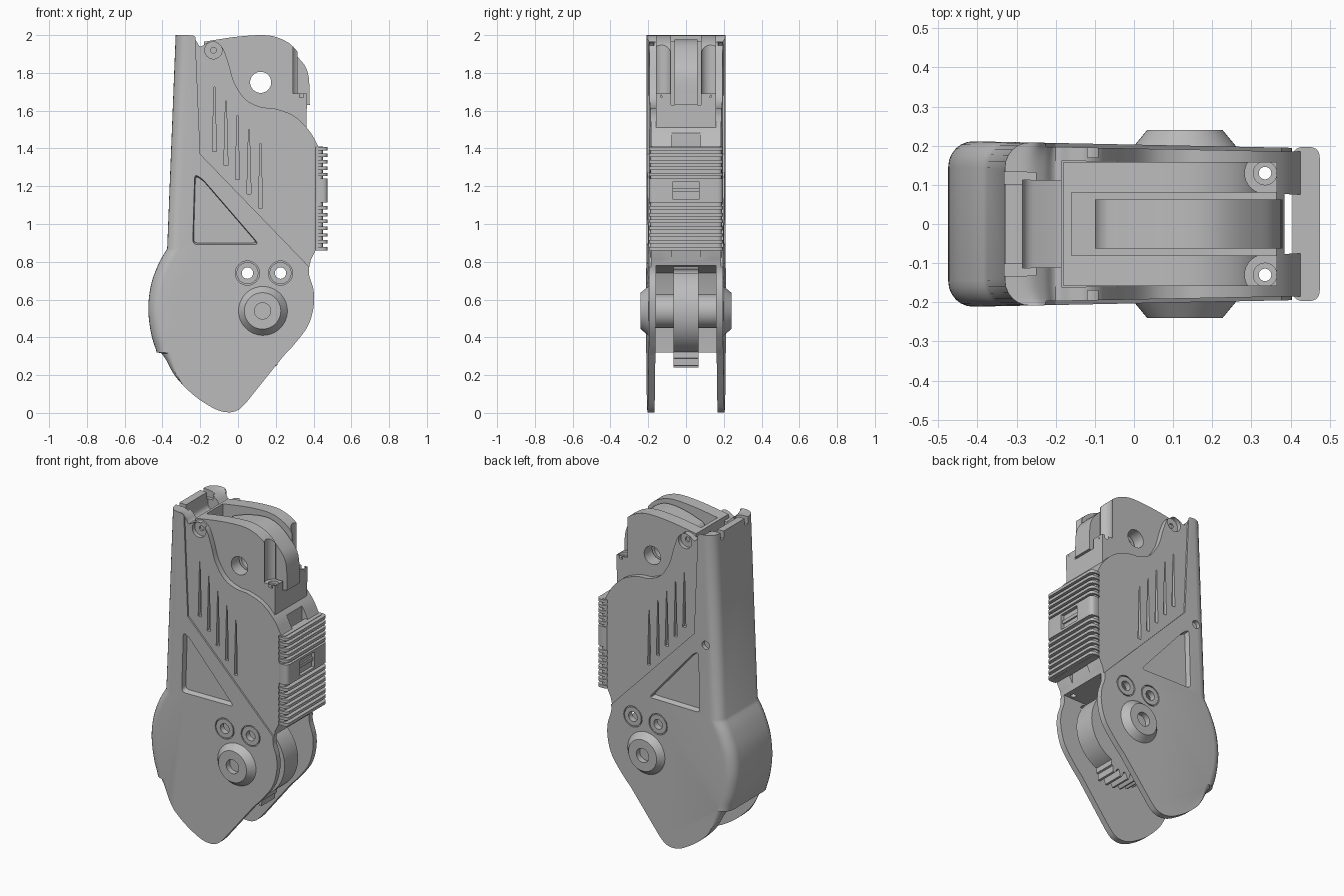
import bpy, bmesh, math
from mathutils import Vector

cube = bpy.data.objects.get("Cube")
if cube:
    bpy.data.objects.remove(cube, do_unlink=True)

grey = bpy.data.materials.new("plain_grey")
grey.use_nodes = True
grey.diffuse_color = (0.5, 0.5, 0.5, 1)
grey.node_tree.nodes["Principled BSDF"].inputs["Base Color"].default_value = (0.5, 0.5, 0.5, 1)


def curve(pts, steps=5):
    """Smooth open curve passing through the points."""
    p = [Vector(q) for q in pts]
    p = [2 * p[0] - p[1]] + p + [2 * p[-1] - p[-2]]
    out = []
    for a, b, c, d in zip(p, p[1:], p[2:], p[3:]):
        for i in range(steps):
            t = i / steps
            out.append((2 * b + (c - a) * t + (2 * a - 5 * b + 4 * c - d) * t**2
                        + (3 * b - a - 3 * c + d) * t**3) / 2)
    return [tuple(v) for v in out] + [tuple(pts[-1])]


def circle(x, z, r, n=32):
    return [(x + r * math.cos(2 * math.pi * i / n), z + r * math.sin(2 * math.pi * i / n)) for i in range(n)]


def rounded(corners, r, n=5):
    """Polygon with its corners rounded."""
    out = []
    for i, c in enumerate(corners):
        c, a, b = Vector(c), Vector(corners[i - 1]), Vector(corners[(i + 1) % len(corners)])
        p, q = [c + (e - c).normalized() * min(r, (e - c).length * 0.4) for e in (a, b)]
        out += [tuple(p.lerp(c, k / n).lerp(c.lerp(q, k / n), k / n)) for k in range(n + 1)]
    return out


def loft(name, rings):
    """Closed solid through matching rings of 3D points."""
    bm = bmesh.new()
    rings = [[bm.verts.new(p) for p in ring] for ring in rings]
    bm.faces.new(rings[0])
    bm.faces.new(rings[-1])
    for a, b in zip(rings, rings[1:]):
        for i in range(len(a)):
            bm.faces.new((a[i - 1], a[i], b[i], b[i - 1]))
    bmesh.ops.recalc_face_normals(bm, faces=bm.faces)
    mesh = bpy.data.meshes.new(name)
    bm.to_mesh(mesh)
    bm.free()
    mesh.materials.append(grey)
    ob = bpy.data.objects.new(name, mesh)
    bpy.context.collection.objects.link(ob)
    return ob


def prism(name, pts, lo, hi, axis="y", grow=1.0):
    """Extrude a profile along y (x,z points) or z (x,y points); grow scales the far end."""
    c = sum((Vector(p) for p in pts), Vector((0, 0))) / len(pts)
    rings = []
    for h, s in ((lo, 1.0), (hi, grow)):
        ring = [c + (Vector(p) - c) * s for p in pts]
        rings.append([(p.x, h, p.y) if axis == "y" else (p.x, p.y, h) for p in ring])
    return loft(name, rings)


def box(x0, x1, y0, y1, z0, z1):
    return prism("cutter", [(x0, z0), (x1, z0), (x1, z1), (x0, z1)], y0, y1)


def height(mesh):
    zs = [v.co.z for v in mesh.vertices] or [0]
    return max(zs) - min(zs)


def cut(ob, cutters):
    """Subtract the cutters; a cut that would destroy the part is undone."""
    bpy.context.view_layer.objects.active = ob
    for c in cutters:
        before = ob.data.copy()
        m = ob.modifiers.new("cut", "BOOLEAN")
        m.operation, m.solver, m.object = "DIFFERENCE", "EXACT", c
        bpy.ops.object.modifier_apply(modifier=m.name)
        if height(ob.data) < height(before) * 0.9:
            ob.data = before
        else:
            bpy.data.meshes.remove(before)
        bpy.data.objects.remove(c, do_unlink=True)


def clamp(t):
    return max(0.0, min(1.0, t))


# Housing: one outline lofted across the width, with a rounded spine, hollow below
HALF, R = 0.205, 0.065
outline = curve([(-0.33, 2.0), (-0.27, 1.995), (-0.23, 1.97), (-0.2, 1.94), (-0.16, 1.96), (-0.12, 1.965),
                 (-0.08, 1.93), (-0.05, 1.85), (-0.02, 1.75), (0.04, 1.66), (0.12, 1.62), (0.2, 1.61),
                 (0.3, 1.57), (0.38, 1.49), (0.425, 1.41)])
outline += [(0.41, 1.39), (0.41, 0.86)]
outline += curve([(0.385, 0.81), (0.375, 0.74), (0.4, 0.65), (0.4, 0.56), (0.37, 0.46), (0.3, 0.365), (0.24, 0.3)])
outline += curve([(0.04, 0.05), (0.0, 0.015), (-0.05, 0.003), (-0.12, 0.02), (-0.23, 0.09), (-0.33, 0.19),
                  (-0.385, 0.28), (-0.41, 0.315)])
outline += curve([(-0.43, 0.32), (-0.46, 0.42), (-0.475, 0.55), (-0.46, 0.68), (-0.42, 0.79), (-0.375, 0.87)])
layers = [(HALF - R + R * math.sin(a), R * (1 - math.cos(a))) for a in (math.radians(15 * i) for i in range(7))]
layers = [(-y, d) for y, d in reversed(layers)] + layers
housing = loft("housing", [[(x + d * clamp((-0.2 - x) / 0.12) * clamp((z - 0.15) / 0.2), y, z) for x, z in outline]
                           for y, d in layers])

cutters = [
    prism("cutter", [(-0.6, -0.1), (-0.6, 0.32), (-0.4, 0.32), (-0.39, 0.6), (-0.34, 0.74), (-0.2, 0.78),
                     (0.5, 0.78), (0.5, -0.1)], -0.168, 0.168),
    box(-0.185, 0.6, -0.16, 0.16, 1.51, 2.2),
    box(0.385, 0.43, -0.08, 0.08, 0.7, 1.6),
    prism("cutter", rounded([(-0.285, 1.9), (-0.17, 1.86), (-0.17, 2.1), (-0.285, 2.1)], 0.03), -0.11, 0.11),
    prism("cutter", circle(-0.28, 1.32, 0.025), 0.18, 0.3),
]
for s in (-1, 1):
    side = lambda pts, depth, g=1.0: prism("cutter", pts, s * (HALF - depth), s * 0.25, grow=g)
    # Stepped upper panel, triangular pocket, tapered grooves
    cutters.append(side([(-0.2, 1.37), (0.38, 0.77), (0.6, 0.6), (0.6, 2.2), (-0.235, 2.2)], 0.01))
    cutters.append(side(rounded([(-0.235, 0.9), (-0.225, 1.255), (-0.185, 1.23), (0.1, 0.9)], 0.025), 0.032, 1.12))
    for i in range(5):
        x, z = -0.125 + i * 0.061, 1.385 - i * 0.075
        cutters.append(side([(x - 0.011, z), (x + 0.011, z), (x + 0.002, z + 0.34), (x - 0.002, z + 0.34)], 0.03))
    # Top slots and screw seats
    cutters.append(box(-0.4, -0.25, min(s * 0.1, s * 0.13), max(s * 0.1, s * 0.13), 1.955, 2.1))
    cutters.append(side(circle(-0.13, 1.92, 0.046), 0.035))
    for x in (0.05, 0.225):
        ring = prism("cutter", circle(x, 0.74, 0.064), s * 0.192, s * 0.25)
        cut(ring, [prism("cutter", circle(x, 0.74, 0.058), s * 0.1, s * 0.3)])
        cutters.append(ring)
cutters += [prism("cutter", circle(x, z, r), -0.3, 0.3)
            for x, z, r in ((-0.13, 1.92, 0.015), (0.05, 0.74, 0.03), (0.225, 0.74, 0.03))]
cut(housing, cutters)
for v in housing.data.vertices:  # slight taper towards the grip
    v.co.y *= 1.02 - 0.1 * (v.co.x + 0.3)

# Core with two arched fins and a screw ledge at each front corner
fin_top = curve([(-0.18, 1.965), (-0.1, 1.978), (0.0, 1.992), (0.12, 2.0), (0.2, 1.99), (0.28, 1.95),
                 (0.335, 1.88), (0.365, 1.8), (0.37, 1.74), (0.365, 1.69)])
core = prism("fin_core", [(-0.18, 1.3)] + fin_top + [(0.36, 1.3)], -0.158, 0.158)
cutters = [box(-0.16, 0.5, -0.08, 0.08, 1.63, 2.2), prism("cutter", circle(0.12, 1.75, 0.056), -0.3, 0.3)]
for s in (-1, 1):
    lo, hi = sorted((s * 0.07, s * 0.3))
    cutters.append(box(0.315, 0.6, lo, hi, 1.69, 2.2))
    cutters.append(prism("cutter", circle(0.335, s * 0.13, 0.052), 1.69, 2.2, "z"))
    cutters.append(prism("cutter", circle(0.335, s * 0.13, 0.03), 1.67, 2.2, "z"))
cut(core, cutters)
for ob in (core, housing):
    cut(ob, [prism("cutter", circle(0.335, s * 0.13, 0.016, 20), 0.7, 2.2, "z") for s in (-1, 1)])

# Middle lever between the fins
lever = prism("middle_lever", curve([(-0.095, 1.6), (-0.095, 1.88), (-0.03, 1.94), (0.12, 1.975), (0.22, 1.96),
                                     (0.31, 1.89), (0.37, 1.8), (0.38, 1.63)]), -0.062, 0.062)
cut(lever, [prism("cutter", circle(0.12, 1.75, 0.056), -0.3, 0.3)])

# Ribbed grip
def grip_profile(x, y):
    return rounded([(0.405, -y), (x, -y), (x, y), (0.405, y)], 0.03)

prism("grip", grip_profile(0.45, 0.188), 0.86, 1.41, "z")
pad = prism("grip_pad", grip_profile(0.475, 0.195), 1.115, 1.24, "z")
cut(pad, [box(0.455, 0.5, -0.07, 0.07, 1.13, 1.225)])
prism("grip_tab", [(0.44, 1.17), (0.465, 1.17), (0.465, 1.19), (0.44, 1.19)], -0.07, 0.07)
for z in [1.262 + 0.034 * i for i in range(5)] + [0.87 + 0.036 * i for i in range(7)]:
    prism("grip_rib", grip_profile(0.475, 0.197), z - 0.009, z + 0.009, "z")

# Pivot: conical caps, axle and toothed sector
PX, PZ = 0.13, 0.54
for s, name in ((-1, "front_hub"), (1, "back_hub")):
    hub = prism(name, circle(PX, PZ, 0.142, 48), s * 0.185, s * 0.24, grow=0.68)
    cut(hub, [prism("cutter", circle(PX, PZ, 0.043), s * 0.205, s * 0.3)])
prism("axle", circle(PX, PZ, 0.09), -0.19, 0.19)
sector = []
for i in range(144):
    a = math.radians(2.5 * i)
    r = (0.3 if i % 4 in (1, 2) else 0.265) if 92 <= i <= 116 else 0.235
    sector.append((PX + r * math.cos(a), PZ + r * math.sin(a)))
gear = prism("gear_sector", sector, -0.066, 0.066)
cut(gear, [prism("cutter", circle(x, 0.74, 0.03), -0.3, 0.3) for x in (0.05, 0.225)])

# Smooth the curved walls, keep hard edges
for ob in bpy.context.scene.objects:
    if ob.type == "MESH" and ob.data.materials and ob.data.materials[0] == grey:
        bpy.ops.object.select_all(action="DESELECT")
        ob.select_set(True)
        bpy.context.view_layer.objects.active = ob
        bpy.ops.object.shade_smooth_by_angle(angle=math.radians(30))
